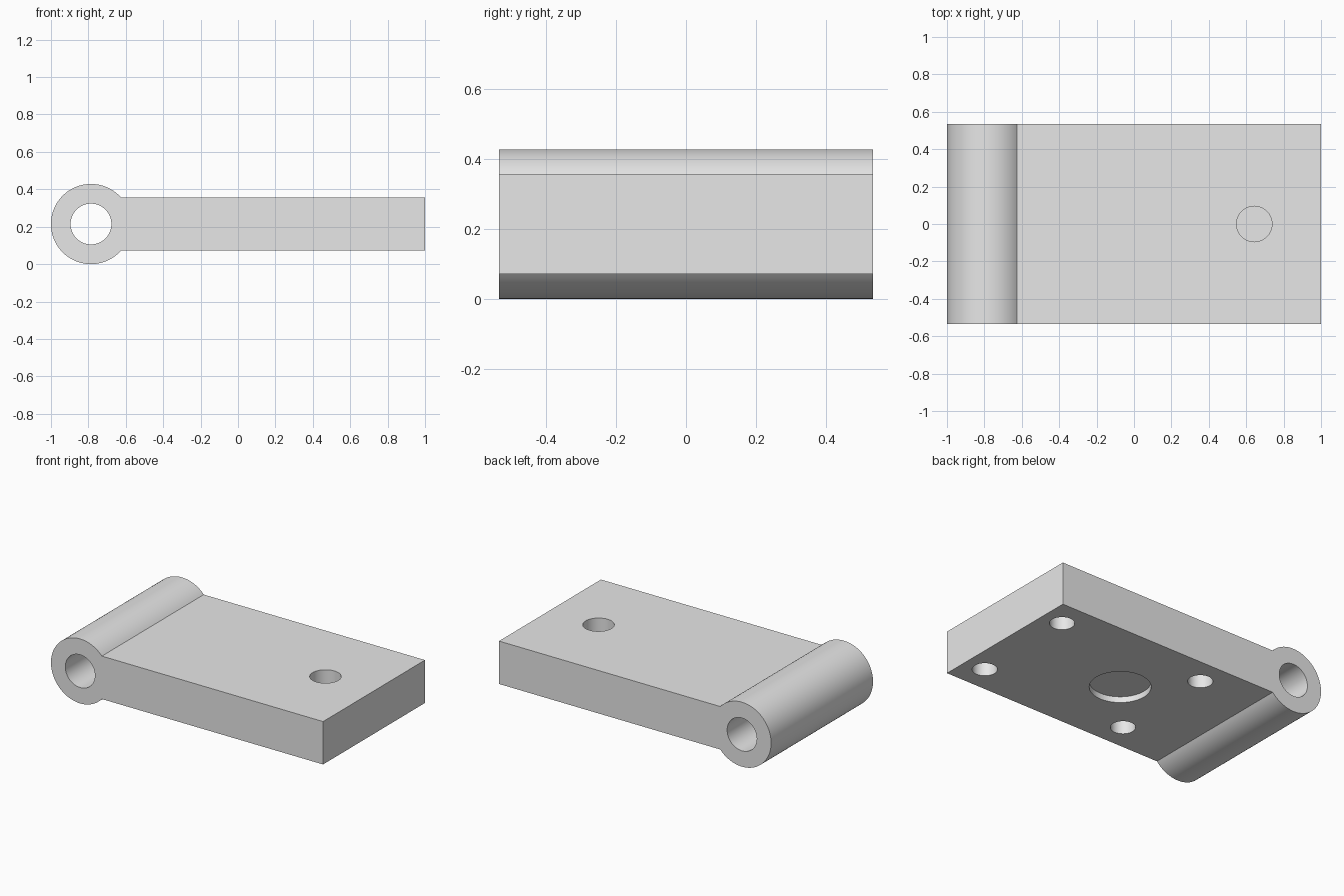
import bpy
import bmesh
from math import asin, cos, pi, radians, sin

cube = bpy.data.objects.get("Cube")
if cube:
    bpy.data.objects.remove(cube, do_unlink=True)

WIDTH = 1.07
PLATE_BOTTOM, PLATE_TOP = 0.072, 0.357
BARREL_X, BARREL_Z, BARREL_R = -0.786, 0.2143, 0.2143

grey = bpy.data.materials.new("plain grey")
grey.use_nodes = True
colour = (0.8, 0.8, 0.8, 1)
grey.diffuse_color = colour
grey.node_tree.nodes["Principled BSDF"].inputs["Base Color"].default_value = colour


def cut_hole(target, name, radius, depth, location, rotation=(0, 0, 0)):
    """Subtract a round hole from the target and remove the cutter."""
    bpy.ops.mesh.primitive_cylinder_add(vertices=64, radius=radius, depth=depth,
                                        location=location, rotation=rotation)
    cutter = bpy.context.object
    cutter.name = name
    cutter.hide_render = True
    cutter.data.materials.append(grey)
    mod = target.modifiers.new(name, "BOOLEAN")
    mod.operation = "DIFFERENCE"
    mod.solver = "EXACT"
    mod.object = cutter
    bpy.context.view_layer.objects.active = target
    bpy.ops.object.modifier_apply(modifier=name)
    bpy.data.objects.remove(cutter, do_unlink=True)


# Side profile: round barrel running into a flat plate
join = asin((PLATE_TOP - BARREL_Z) / BARREL_R)
steps = 72
profile = [(1, PLATE_BOTTOM), (1, PLATE_TOP)]
for i in range(steps + 1):
    a = join + (2 * pi - 2 * join) * i / steps
    profile.append((BARREL_X + BARREL_R * cos(a), BARREL_Z + BARREL_R * sin(a)))

bm = bmesh.new()
face = bm.faces.new([bm.verts.new((x, -WIDTH / 2, z)) for x, z in profile])
extruded = bmesh.ops.extrude_face_region(bm, geom=[face])
moved = [v for v in extruded["geom"] if isinstance(v, bmesh.types.BMVert)]
bmesh.ops.translate(bm, verts=moved, vec=(0, WIDTH, 0))
bmesh.ops.recalc_face_normals(bm, faces=bm.faces)
mesh = bpy.data.meshes.new("hinge_leaf")
bm.to_mesh(mesh)
bm.free()
leaf = bpy.data.objects.new("hinge_leaf", mesh)
bpy.context.collection.objects.link(leaf)
mesh.materials.append(grey)

# Pin bore through the barrel
cut_hole(leaf, "pin_bore", 0.109, 2 * WIDTH, (BARREL_X, 0, BARREL_Z), (pi / 2, 0, 0))

# Blind hole in the top (cutter is centred on the surface)
cut_hole(leaf, "top_hole", 0.095, 0.4, (0.643, 0, PLATE_TOP))

# Shallow round recess and four blind holes underneath
cut_hole(leaf, "round_recess", 0.184, 0.078, (0.107, 0, PLATE_BOTTOM))
for x in (-0.214, 0.857):
    for y in (-0.357, 0.357):
        cut_hole(leaf, "screw_hole", 0.075, 0.4, (x, y, PLATE_BOTTOM))

bpy.ops.object.select_all(action="DESELECT")
leaf.select_set(True)
bpy.context.view_layer.objects.active = leaf
bpy.ops.object.shade_smooth_by_angle(angle=radians(30))
